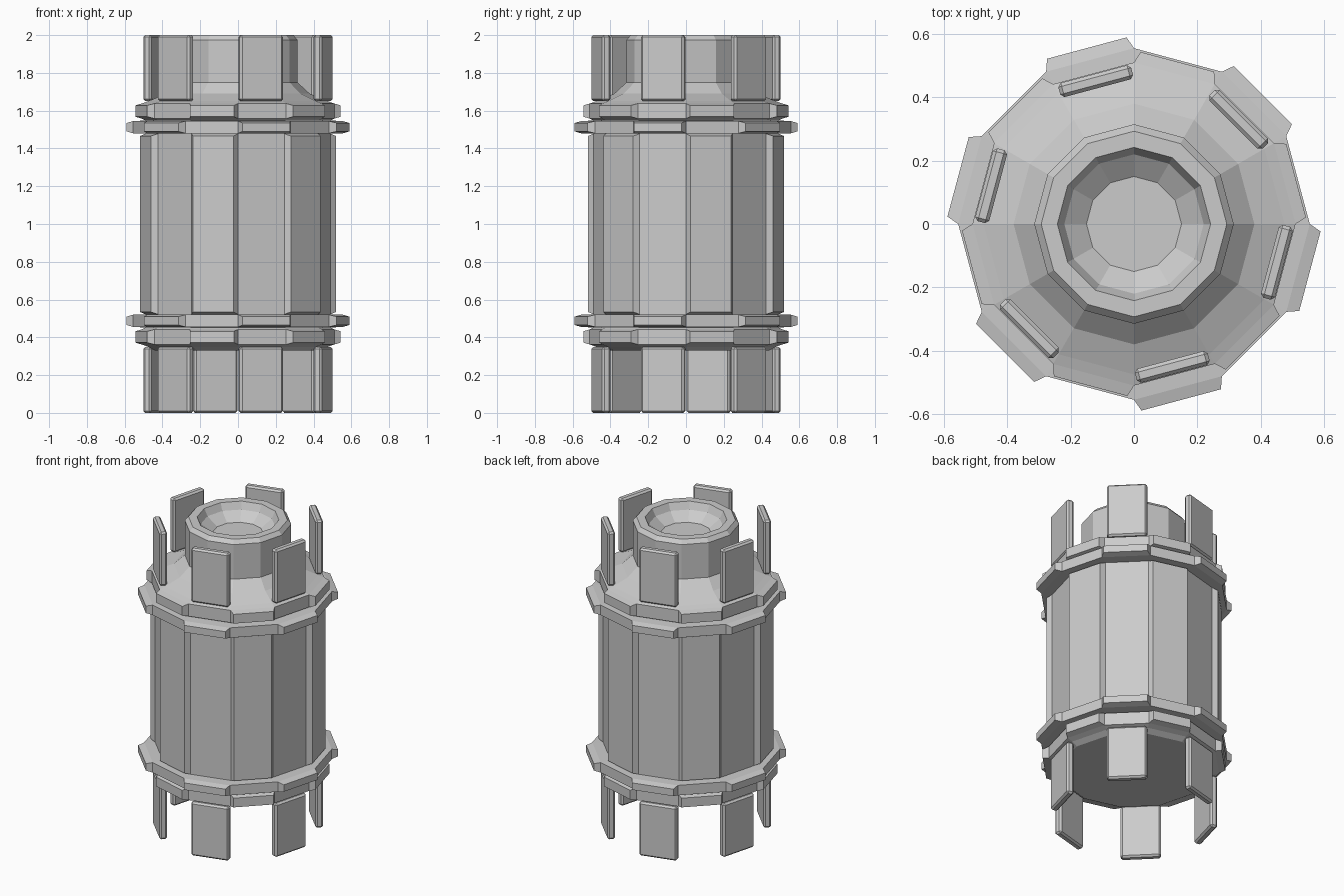
import bpy, bmesh, math
from mathutils import Vector

if "Cube" in bpy.data.objects:
    bpy.data.objects.remove(bpy.data.objects["Cube"])

SIDES = 12
FIN_ANGLES = [45 + 60 * k for k in range(6)]


def finish(bm, name):
    bmesh.ops.recalc_face_normals(bm, faces=bm.faces)
    mesh = bpy.data.meshes.new(name)
    bm.to_mesh(mesh)
    bm.free()
    obj = bpy.data.objects.new(name, mesh)
    bpy.context.collection.objects.link(obj)
    return obj


def lathe(name, profile, plates):
    """Twelve-sided turned solid; plates = {profile index: (on fin facets, apothem, half width, z inset)}."""
    bm = bmesh.new()
    rings = []
    for r, z in profile:
        if r == 0:
            rings.append([bm.verts.new((0, 0, z))] * SIDES)
        else:
            rings.append([bm.verts.new((r * math.cos(math.tau * i / SIDES),
                                        r * math.sin(math.tau * i / SIDES), z))
                          for i in range(SIDES)])
    raised = []
    for k in range(len(rings) - 1):
        a, b = rings[k], rings[k + 1]
        for i in range(SIDES):
            j = (i + 1) % SIDES
            quad = list(dict.fromkeys((a[i], a[j], b[j], b[i])))
            face = bm.faces.new(quad)
            angle = 15 + 30 * i
            if k in plates and (angle in FIN_ANGLES) == plates[k][0]:
                raised.append((face, math.radians(angle), plates[k][1:]))
    # raise alternate facets into chamfered plates
    for face, ang, (apothem, half, inset) in raised:
        new = bmesh.ops.extrude_discrete_faces(bm, faces=[face])["faces"][0]
        n = Vector((math.cos(ang), math.sin(ang), 0))
        t = Vector((-n.y, n.x, 0))
        mid = new.calc_center_median().z
        for v in new.verts:
            side = math.copysign(half, v.co.dot(t))
            z = v.co.z - math.copysign(inset, v.co.z - mid)
            v.co = n * apothem + t * side + Vector((0, 0, z))
    return finish(bm, name)


# main drum: lower half mirrored to the upper half, then shoulder, neck and socket
half = [(0.44, 0.33), (0.475, 0.35), (0.51, 0.362), (0.51, 0.442), (0.49, 0.452),
        (0.555, 0.455), (0.555, 0.52), (0.49, 0.522)]
top = [(0.475, 1.65), (0.38, 1.69), (0.315, 1.75), (0.315, 1.975), (0.293, 2.0),
       (0.242, 2.0), (0.22, 1.955), (0.15, 1.905), (0, 1.905)]
profile = [(0, 0.33)] + half + [(r, 2 - z) for r, z in reversed(half[2:])] + top
collar, flange, drum = (False, 0.53, 0.12, 0.01), (True, 0.575, 0.13, 0.01), (False, 0.507, 0.112, 0.012)
lathe("canister_body", profile,
      {3: collar, 6: flange, 8: drum, 10: flange, 13: collar})


# upright fins around both ends
def fin(name, angle, z0, z1):
    bm = bmesh.new()
    bmesh.ops.create_cube(bm, size=1)
    bmesh.ops.scale(bm, vec=(0.046, 0.238, z1 - z0), verts=bm.verts)
    bmesh.ops.bevel(bm, geom=bm.edges[:], offset=0.011, segments=1, affect='EDGES')
    obj = finish(bm, name)
    a = math.radians(angle)
    obj.location = (0.467 * math.cos(a), 0.467 * math.sin(a), (z0 + z1) / 2)
    obj.rotation_euler.z = a


for i, angle in enumerate(FIN_ANGLES):
    fin(f"upper_fin_{i + 1}", angle, 1.65, 2.0)
    fin(f"lower_fin_{i + 1}", angle, 0.0, 0.35)
